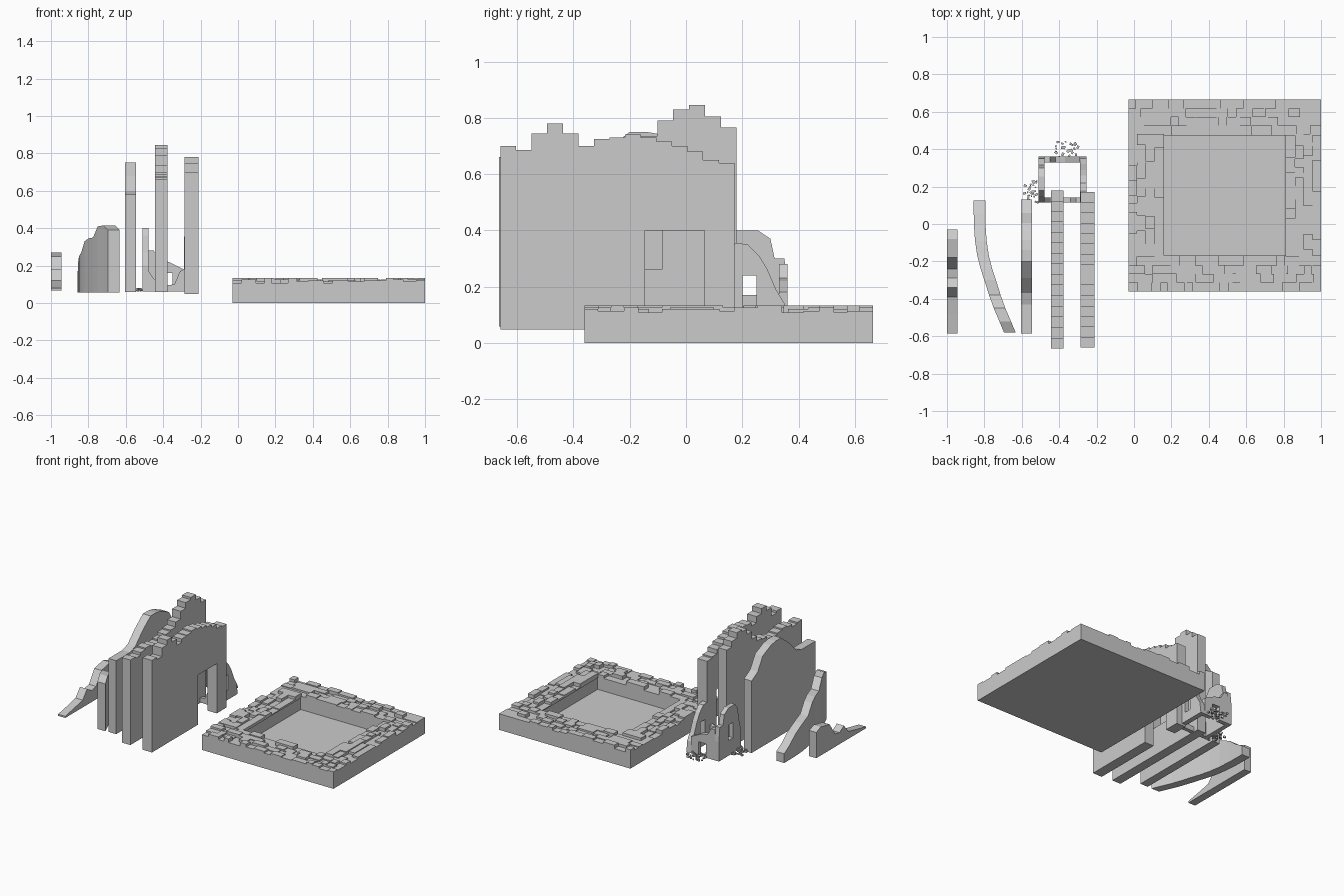
import bpy, bmesh, random
from mathutils import Vector, Matrix

random.seed(4)
if "Cube" in bpy.data.objects:
    bpy.data.objects.remove(bpy.data.objects["Cube"])

stone = bpy.data.materials.new("grey stone")
stone.use_nodes = True
GREY = (0.6, 0.6, 0.6, 1)
stone.diffuse_color = GREY
stone.node_tree.nodes["Principled BSDF"].inputs["Base Color"].default_value = GREY


def finish(name, bm):
    bmesh.ops.recalc_face_normals(bm, faces=bm.faces)
    mesh = bpy.data.meshes.new(name)
    bm.to_mesh(mesh)
    bm.free()
    mesh.materials.append(stone)
    obj = bpy.data.objects.new(name, mesh)
    bpy.context.collection.objects.link(obj)
    return obj


def add_box(bm, lo, hi, tilt=0.0):
    lo, hi = Vector(lo), Vector(hi)
    mat = (Matrix.Translation((lo + hi) / 2) @ Matrix.Rotation(tilt, 4, 'Z')
           @ Matrix.Diagonal((*(hi - lo), 1)))
    bmesh.ops.create_cube(bm, size=1, matrix=mat)


def panel(name, axis, lo, hi, outline):
    """Flat outline of (along, height) points, thickened between lo and hi."""
    bm = bmesh.new()

    def place(across, p):
        return (across, p[0], p[1]) if axis == 'x' else (p[0], across, p[1])
    face = bm.faces.new([bm.verts.new(place(lo, p)) for p in outline])
    ext = bmesh.ops.extrude_face_region(bm, geom=[face])
    verts = [g for g in ext["geom"] if isinstance(g, bmesh.types.BMVert)]
    step = (hi - lo, 0, 0) if axis == 'x' else (0, hi - lo, 0)
    bmesh.ops.translate(bm, verts=verts, vec=step)
    return finish(name, bm)


def cut(obj, lo, hi):
    """Cut a box-shaped opening and discard the cutter."""
    bm = bmesh.new()
    add_box(bm, lo, hi)
    cutter = finish("opening_cutter", bm)
    cutter.hide_render = True
    mod = obj.modifiers.new("opening", 'BOOLEAN')
    mod.object, mod.operation, mod.solver = cutter, 'DIFFERENCE', 'EXACT'
    bpy.context.view_layer.objects.active = obj
    bpy.ops.object.modifier_apply(modifier=mod.name)
    bpy.data.objects.remove(cutter)


def stepped_wall(name, x0, x1, y0, y1, z0, heights):
    """Wall with a battered, stair-like top."""
    step = (y1 - y0) / len(heights)
    outline = [(y0, z0)]
    for i, h in enumerate(heights):
        outline += [(y0 + i * step, h), (y0 + (i + 1) * step, h)]
    return panel(name, 'x', x0, x1, outline + [(y1, z0)])


def ridge_wall(name, width, z0, stations):
    """Wall following a path of (x, y, top) stations."""
    bm = bmesh.new()
    rings = []
    for x, y, top in stations:
        rings.append([bm.verts.new(c) for c in (
            (x, y, z0), (x + width, y, z0), (x + width, y, top), (x, y, top))])
    for a, b in zip(rings, rings[1:]):
        for i in range(4):
            j = (i + 1) % 4
            bm.faces.new((a[i], a[j], b[j], b[i]))
    bm.faces.new(rings[0])
    bm.faces.new(rings[-1])
    return finish(name, bm)


# Square foundation: thin floor and four solid sides
X0, X1, Y0, Y1 = -0.03, 1.0, -0.36, 0.665
RIM, BED = 0.185, 0.1
bm = bmesh.new()
add_box(bm, (X0, Y0, 0), (X1, Y1, 0.015))
for lo, hi in (((X0, Y0), (X1, Y0 + RIM)), ((X0, Y1 - RIM), (X1, Y1)),
               ((X0, Y0 + RIM), (X0 + RIM, Y1 - RIM)),
               ((X1 - RIM, Y0 + RIM), (X1, Y1 - RIM))):
    add_box(bm, (*lo, 0), (*hi, BED))
finish("foundation", bm)

# Uneven courses of stones on the rim
bm = bmesh.new()
ROWS = 4
course = RIM / ROWS


def lay_course(start, end, a, b, along_x):
    pos = start
    while pos < end - 0.001:
        nxt = pos + random.uniform(0.035, 0.095)
        if nxt > end - 0.03:
            nxt = end
        top = random.choice((0.108, 0.114, 0.12, 0.126, 0.133))
        if along_x:
            add_box(bm, (pos, a, BED), (nxt, b, top))
        else:
            add_box(bm, (a, pos, BED), (b, nxt, top))
        pos = nxt


for r in range(ROWS):
    near, far = r * course, (r + 1) * course
    extra = 0.006 if r == ROWS - 1 else 0
    lay_course(X0, X1, Y0 + near, Y0 + far + extra, True)
    lay_course(X0, X1, Y1 - far - extra, Y1 - near, True)
    lay_course(Y0 + RIM, Y1 - RIM, X0 + near, X0 + far + extra, False)
    lay_course(Y0 + RIM, Y1 - RIM, X1 - far - extra, X1 - near, False)
finish("rim_stones", bm)

# Two tall stepped walls, one with a doorway and one with a window
door_wall = stepped_wall("door_wall", -0.285, -0.212, -0.66, 0.172, 0.048, [
    .70, .685, .745, .78, .745, .70, .725, .73, .74, .73, .715, .70, .68, .65, .64])
cut(door_wall, (-0.4, -0.145, 0), (-0.1, 0.065, 0.4))
window_wall = stepped_wall("window_wall", -0.445, -0.378, -0.665, 0.18, 0.058, [
    .66, .65, .67, .68, .67, .66, .67, .69, .70, .735, .79, .83, .845, .805, .765])
cut(window_wall, (-0.6, -0.26, 0.26), (-0.36, -0.085, 0.46))

# Peaked, curved and crumbling walls
peak_tops = ((.13, .57), (.06, .61), (.005, .7), (-.085, .74), (-.14, .75),
             (-.2, .75), (-.29, .68), (-.37, .6), (-.43, .58), (-.585, .58))
ridge_wall("peaked_wall", 0.06, 0.06, [(-0.605, y, z) for y, z in peak_tops])

ridge_wall("curved_wall", 0.062, 0.055, [
    (-.857, .125, .12), (-.857, .06, .16), (-.856, 0, .21), (-.85, -.09, .25),
    (-.838, -.17, .27), (-.82, -.24, .33), (-.8, -.3, .345), (-.775, -.38, .35),
    (-.75, -.45, .41), (-.72, -.52, .415), (-.695, -.58, .39)])

low_tops = ((-.03, .25), (-.08, .27), (-.18, .25), (-.24, .16), (-.29, .15),
            (-.34, .18), (-.39, .12), (-.48, .1), (-.585, .08))
ridge_wall("crumbling_wall", 0.056, 0.068, [(-1, y, z) for y, z in low_tops])

# Small square ruin with broken walls and openings
G = 0.062
ruin_left = panel("ruin_left", 'x', -.51, -.478, [
    (.115, G), (.115, .2), (.135, .27), (.15, .36), (.18, .4), (.255, .4),
    (.3, .37), (.315, .3), (.35, .3), (.36, .2), (.36, G)])
cut(ruin_left, (-.6, .2, .17), (-.45, .255, .28))
ruin_right = panel("ruin_right", 'x', -.29, -.255, [
    (.115, G), (.115, .3), (.15, .34), (.18, .355), (.22, .35), (.26, .31),
    (.29, .26), (.32, .19), (.35, .14), (.36, G)])
cut(ruin_right, (-.35, .2, .13), (-.2, .25, .24))
ruin_back = panel("ruin_back", 'y', .33, .36, [
    (-.478, G), (-.478, .28), (-.45, .28), (-.42, .23), (-.37, .22),
    (-.33, .2), (-.29, .18), (-.29, G)])
cut(ruin_back, (-.41, .3, .04), (-.35, .4, .16))
panel("ruin_front", 'y', .115, .143, [
    (-.478, G), (-.478, .17), (-.45, .13), (-.41, .09), (-.34, .1),
    (-.31, .17), (-.29, .18), (-.29, G)])

# Scattered rubble beside the ruin
bm = bmesh.new()
for cx, cy, sx, sy, count in ((-.36, .39, .06, .05, 32), (-.55, .16, .035, .07, 32)):
    for _ in range(count):
        x = random.uniform(cx - sx, cx + sx)
        y = random.uniform(cy - sy, cy + sy)
        s = random.uniform(.004, .009)
        z = G + random.uniform(0, .012)
        add_box(bm, (x - s, y - s * .7, z), (x + s, y + s * .7, z + s * 1.5),
                random.uniform(0, 3))
finish("rubble", bm)
